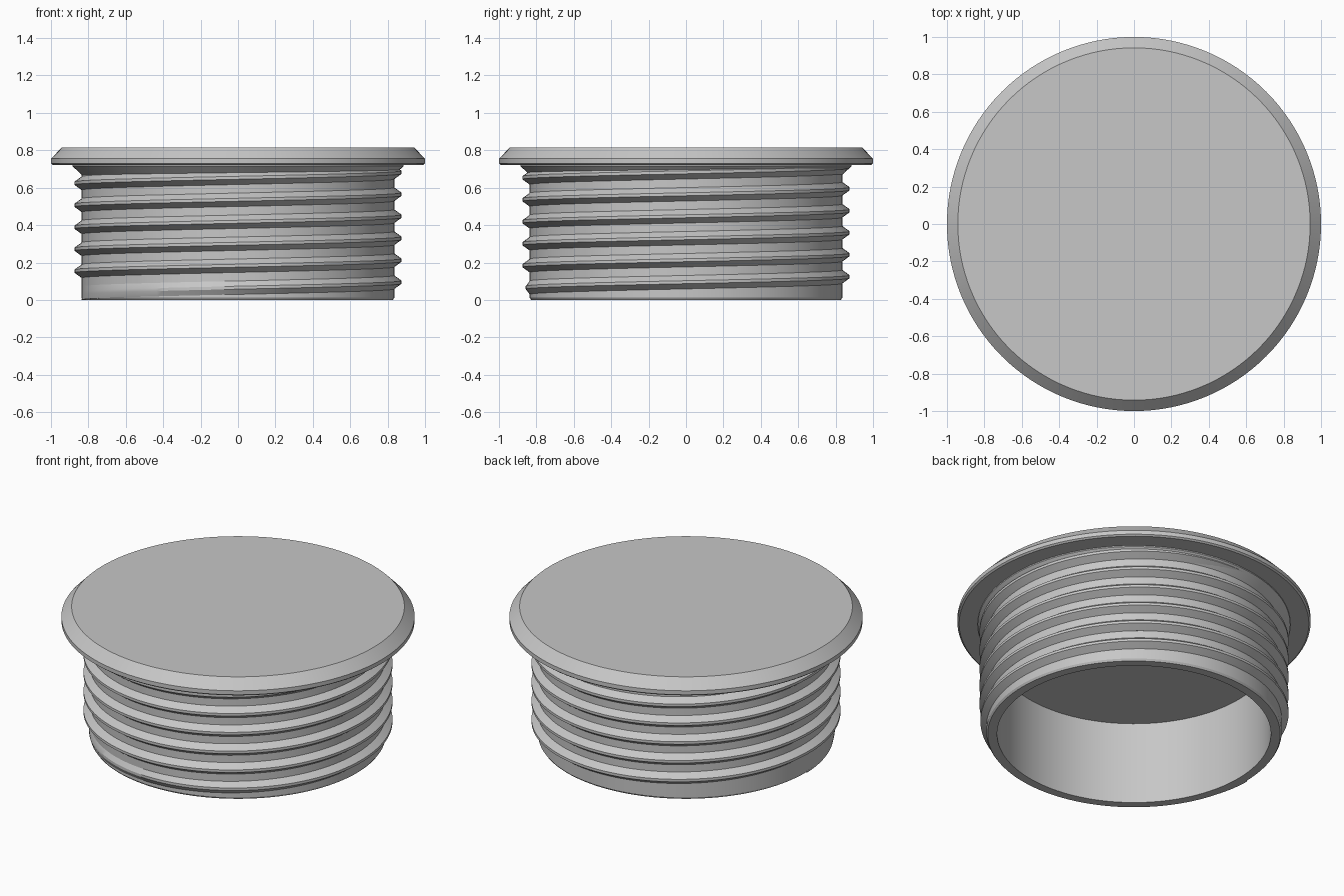
import bpy
import bmesh
from math import cos, sin, pi, radians

cube = bpy.data.objects.get("Cube")
if cube:
    bpy.data.objects.remove(cube, do_unlink=True)

SEGMENTS = 128

grey = bpy.data.materials.new("light grey plastic")
grey.use_nodes = True
colour = (0.57, 0.57, 0.57, 1)
grey.diffuse_color = colour
grey.node_tree.nodes["Principled BSDF"].inputs["Base Color"].default_value = colour


def finish(bm, name):
    """Turn a bmesh into a smooth object with crisp edges."""
    bmesh.ops.recalc_face_normals(bm, faces=bm.faces)
    mesh = bpy.data.meshes.new(name)
    bm.to_mesh(mesh)
    bm.free()
    mesh.materials.append(grey)
    obj = bpy.data.objects.new(name, mesh)
    bpy.context.collection.objects.link(obj)
    bpy.ops.object.select_all(action='DESELECT')
    obj.select_set(True)
    bpy.context.view_layer.objects.active = obj
    bpy.ops.object.shade_smooth_by_angle(angle=radians(25))
    return obj


def lathe(name, profile):
    """Revolve a (radius, height) profile around the z axis."""
    bm = bmesh.new()
    verts = [bm.verts.new((r, 0, z)) for r, z in profile]
    edges = [bm.edges.new(pair) for pair in zip(verts, verts[1:])]
    bmesh.ops.spin(bm, geom=verts + edges, cent=(0, 0, 0), axis=(0, 0, 1),
                   angle=2 * pi, steps=SEGMENTS, use_merge=True)
    bmesh.ops.remove_doubles(bm, verts=bm.verts, dist=0.0001)
    return finish(bm, name)


def thread(name, start, end, base_z, pitch, root_r, depth):
    """Sweep a trapezoid ridge along a helix; it fades in at its lower end."""
    bm = bmesh.new()
    steps = round((end - start) * SEGMENTS)
    rings = []
    for i in range(steps + 1):
        turn = start + (end - start) * i / steps
        a, z = turn * 2 * pi, base_z + pitch * turn
        grow = min(1, (turn - start) / 0.45)
        crest = root_r - 0.002 + (depth + 0.002) * grow
        section = [(root_r - 0.02, -0.036), (root_r, -0.036), (crest, -0.008),
                   (crest, 0.008), (root_r, 0.036), (root_r - 0.02, 0.036)]
        rings.append([bm.verts.new((r * cos(a), r * sin(a), z + dz))
                      for r, dz in section])
    for low, high in zip(rings, rings[1:]):
        for j in range(len(low)):
            k = (j + 1) % len(low)
            bm.faces.new((low[j], low[k], high[k], high[j]))
    bm.faces.new(rings[0])
    bm.faces.new(rings[-1])
    return finish(bm, name)


# Hollow plug: recess, wall, flared collar and bevelled flange
lathe("plug_body", [
    (0, 0.515), (0.775, 0.515), (0.775, 0), (0.828, 0), (0.836, 0.012),
    (0.836, 0.67), (0.885, 0.715), (0.885, 0.722), (0.99, 0.722),
    (1, 0.73), (1, 0.755), (0.942, 0.815), (0, 0.815)])

# Right-handed screw thread running up into the collar
thread("screw_thread", start=-0.5, end=5.4, base_z=0.095, pitch=0.1175,
       root_r=0.836, depth=0.039)
